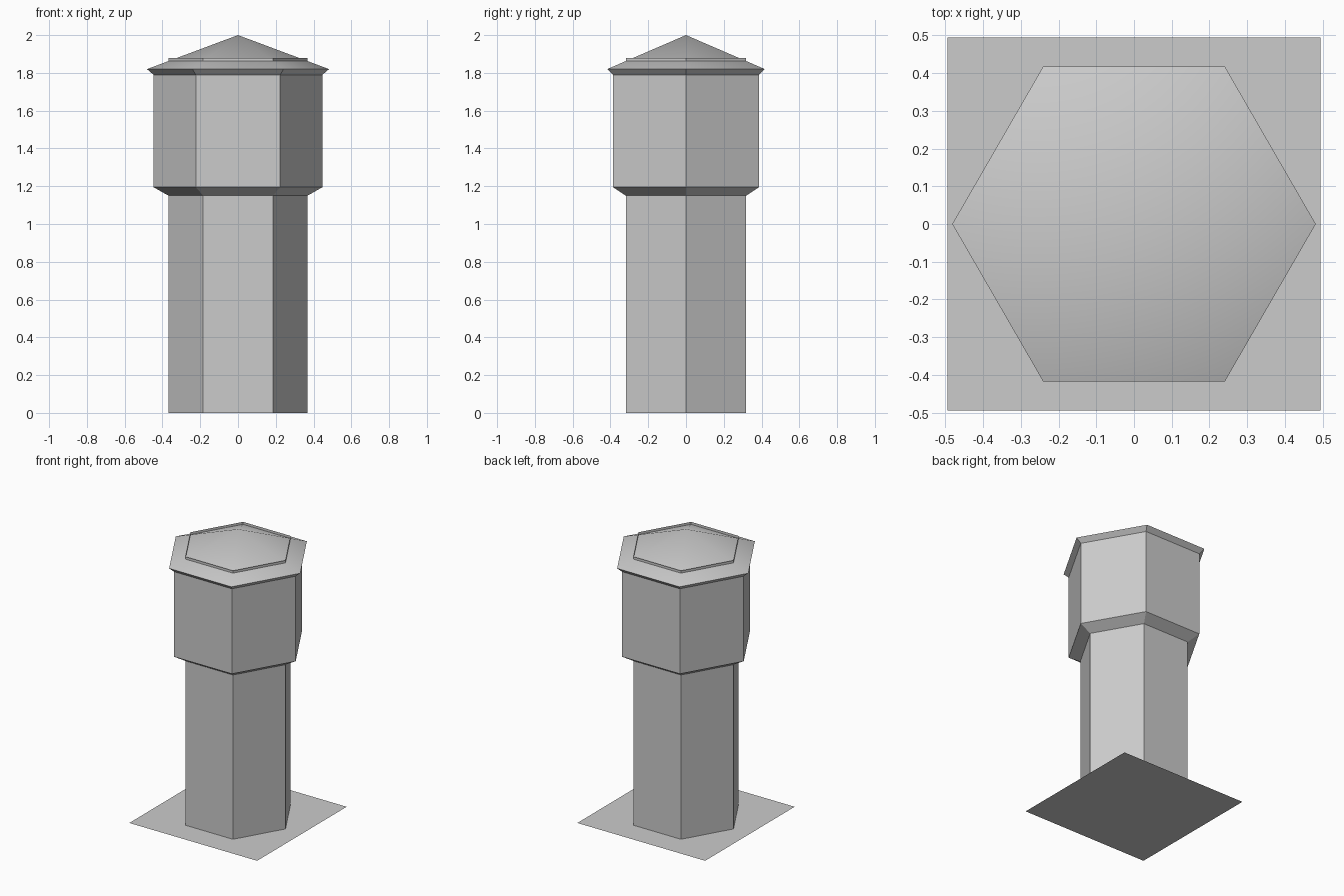
import bpy
import bmesh
from math import cos, sin, radians

if "Cube" in bpy.data.objects:
    bpy.data.objects.remove(bpy.data.objects["Cube"], do_unlink=True)

SIDES = 6
GREY = (0.6, 0.6, 0.6, 1.0)

stone = bpy.data.materials.new("plain_grey")
stone.use_nodes = True
stone.diffuse_color = GREY
stone.node_tree.nodes["Principled BSDF"].inputs["Base Color"].default_value = GREY


def finish(name, bm):
    """Turn a bmesh into a named, shaded object."""
    mesh = bpy.data.meshes.new(name)
    bm.to_mesh(mesh)
    bm.free()
    mesh.materials.append(stone)
    obj = bpy.data.objects.new(name, mesh)
    bpy.context.collection.objects.link(obj)
    bpy.ops.object.select_all(action="DESELECT")
    obj.select_set(True)
    bpy.context.view_layer.objects.active = obj
    bpy.ops.object.shade_smooth_by_angle(angle=radians(30))
    return obj


def hexagonal(name, profile):
    """Sweep (radius, height) points round six sides; zero radius makes a tip."""
    bm = bmesh.new()
    rings = []
    for r, z in profile:
        count = SIDES if r else 1
        angles = [radians(360 * i / SIDES) for i in range(count)]
        rings.append([bm.verts.new((r * cos(a), r * sin(a), z)) for a in angles])
    for low, high in zip(rings, rings[1:]):
        for i in range(SIDES):
            j = (i + 1) % SIDES
            if len(high) == 1:
                bm.faces.new((low[i], low[j], high[0]))
            else:
                bm.faces.new((low[i], low[j], high[j], high[i]))
    return finish(name, bm)


# Flat square ground slab
bm = bmesh.new()
bmesh.ops.create_grid(bm, x_segments=1, y_segments=1, size=0.495)
finish("base_plate", bm)

# Open shaft, whose rim just breaks through the roof
hexagonal("shaft", [(0.368, 0), (0.368, 1.88)])

# Wider head with flared underside, eave and pointed roof
hexagonal("head_and_roof", [(0.368, 1.15), (0.447, 1.195), (0.447, 1.79),
                            (0.482, 1.82), (0, 2.0)])
